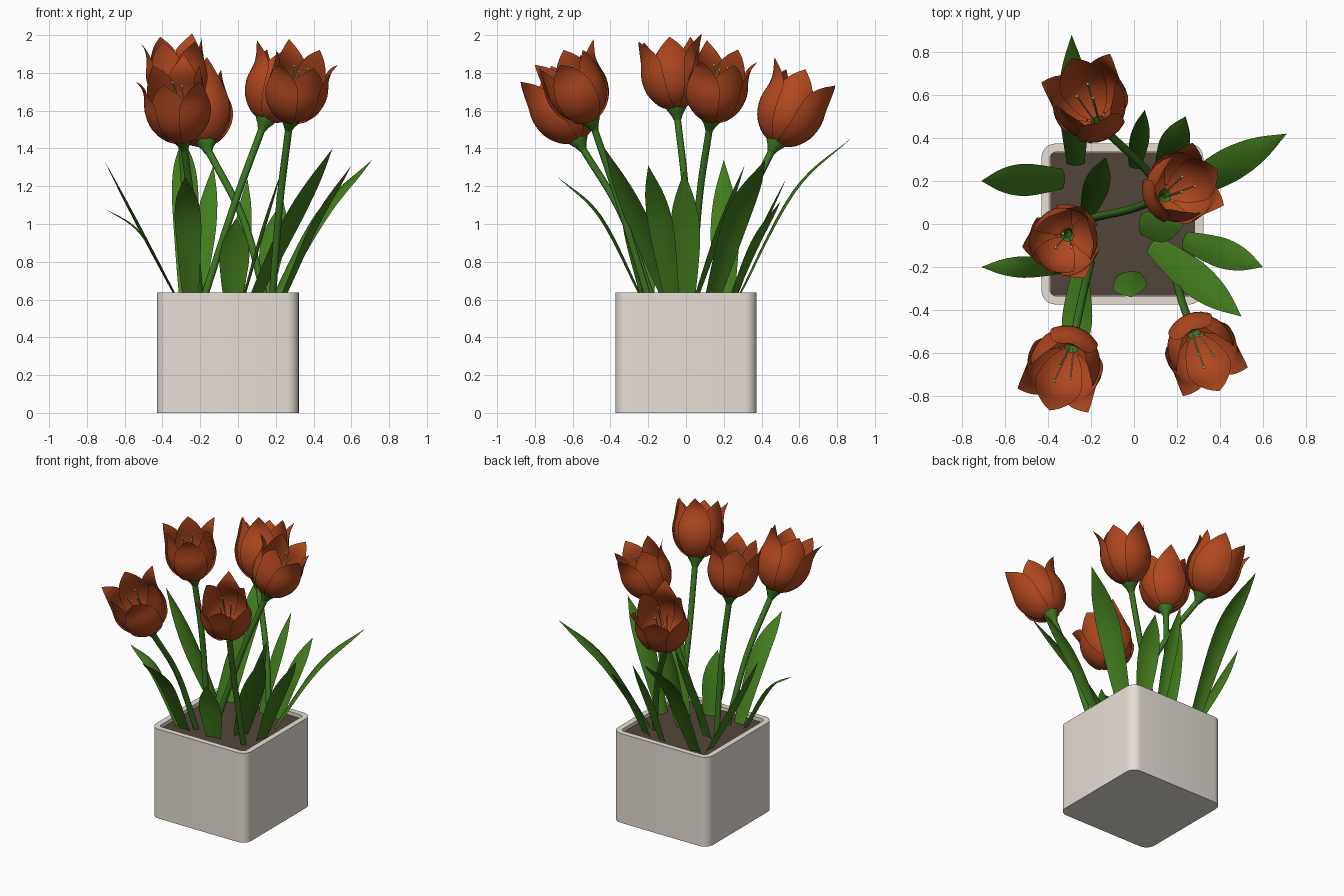
import bpy, bmesh, math
from mathutils import Vector as V

if "Cube" in bpy.data.objects:
    bpy.data.objects.remove(bpy.data.objects["Cube"])


def material(name, rgb):
    m = bpy.data.materials.new(name)
    m.diffuse_color = (*rgb, 1)
    m.use_nodes = True
    m.node_tree.nodes["Principled BSDF"].inputs["Base Color"].default_value = m.diffuse_color
    return m


POT = material("pale_stone", (0.80, 0.74, 0.67))
SOIL = material("brown_soil", (0.085, 0.06, 0.042))
PETAL = material("orange_petal", (0.43, 0.063, 0.013))
LEAF = material("leaf_green", (0.055, 0.20, 0.012))
STEM = material("stem_green", (0.045, 0.18, 0.015))
POLLEN = material("pale_yellow", (0.55, 0.5, 0.16))


def finish(bm, name, mat, angle=50):
    me = bpy.data.meshes.new(name)
    bm.to_mesh(me)
    bm.free()
    me.materials.append(mat)
    ob = bpy.data.objects.new(name, me)
    bpy.context.collection.objects.link(ob)
    bpy.ops.object.select_all(action='DESELECT')
    ob.select_set(True)
    bpy.context.view_layer.objects.active = ob
    bpy.ops.object.shade_smooth_by_angle(angle=math.radians(angle))
    return ob


def spline(pts, n):
    """Catmull-Rom samples through pts, n per span."""
    p = [V(q) for q in pts]
    p = [2 * p[0] - p[1]] + p + [2 * p[-1] - p[-2]]
    out = []
    for i in range(1, len(p) - 2):
        a, b, c, d = p[i - 1:i + 3]
        for k in range(n):
            t = k / n
            out.append(0.5 * (2 * b + (c - a) * t + (2 * a - 5 * b + 4 * c - d) * t * t
                              + (3 * b - a - 3 * c + d) * t ** 3))
    return out + [p[-2]]


def add_grid(bm, rows):
    """Sheet of quads through rows of points; coincident points are merged."""
    vs = [[bm.verts.new(p) for p in r] for r in rows]
    for a, b in zip(vs, vs[1:]):
        for i in range(len(a) - 1):
            bm.faces.new((a[i], a[i + 1], b[i + 1], b[i]))
    bmesh.ops.remove_doubles(bm, verts=[v for r in vs for v in r], dist=1e-5)


def add_tube(bm, path, radii, sides=10):
    rows = []
    for i, p in enumerate(path):
        d = (path[min(i + 1, len(path) - 1)] - path[max(i - 1, 0)]).normalized()
        u = d.cross(V((0, 1, 0))).normalized()
        w = d.cross(u)
        rows.append([p + radii[i] * (u * math.cos(a) + w * math.sin(a))
                     for a in (2 * math.pi * (k % sides) / sides for k in range(sides + 1))])
    add_grid(bm, rows)


def rounded_box(x0, x1, y0, y1, z0, z1, r):
    bm = bmesh.new()
    bmesh.ops.create_cube(bm, size=1)
    for v in bm.verts:
        v.co = ((x0 + x1) / 2 + v.co.x * (x1 - x0), (y0 + y1) / 2 + v.co.y * (y1 - y0),
                (z0 + z1) / 2 + v.co.z * (z1 - z0))
    up = [e for e in bm.edges if abs(e.verts[0].co.z - e.verts[1].co.z) > 1e-4]
    bmesh.ops.bevel(bm, geom=up, offset=r, segments=6, profile=0.5, affect='EDGES')
    return bm


# Pot: rounded square box with a hollow top
bm = rounded_box(-0.43, 0.322, -0.374, 0.374, 0, 0.637, 0.065)
top = max(bm.faces, key=lambda f: f.calc_center_median().z)
bmesh.ops.inset_region(bm, faces=[top], thickness=0.04)
ext = bmesh.ops.extrude_face_region(bm, geom=[top])
bmesh.ops.translate(bm, vec=(0, 0, -0.06),
                    verts=[g for g in ext['geom'] if isinstance(g, bmesh.types.BMVert)])
if top.is_valid:
    bmesh.ops.delete(bm, geom=[top], context='FACES_ONLY')
finish(bm, "pot", POT, 35)

# Soil
finish(rounded_box(-0.389, 0.281, -0.333, 0.333, 0.57, 0.612, 0.025), "soil", SOIL, 35)

# Leaves: base xy, tip xyz, width, upward bend
leaves = [
    ((-0.31, 0.21), (-0.71, 0.20, 1.34), 0.15, 0.0),
    ((-0.31, -0.20), (-0.71, -0.20, 1.085), 0.10, 0.11),
    ((-0.27, 0.26), (-0.29, 0.88, 1.46), 0.14, 0.15),
    ((-0.22, 0.04), (-0.13, 0.31, 1.31), 0.12, 0.03),
    ((0.00, 0.25), (0.05, 0.53, 1.24), 0.09, 0.04),
    ((0.13, 0.23), (0.24, 0.50, 1.12), 0.14, 0.06),
    ((0.18, 0.13), (0.71, 0.42, 1.34), 0.16, 0.10),
    ((0.22, -0.07), (0.60, -0.20, 1.31), 0.14, 0.07),
    ((0.07, -0.08), (0.50, -0.43, 1.40), 0.16, 0.04),
    ((0.02, 0.00), (0.23, -0.01, 1.28), 0.16, 0.02),
    ((-0.03, -0.22), (-0.01, -0.34, 1.03), 0.16, 0.03),
    ((-0.25, -0.22), (-0.28, -0.68, 1.25), 0.14, 0.12),
]
for i, (b, tip, width, bend) in enumerate(leaves):
    base, tip = V((*b, 0.58)), V(tip)
    path = spline([base, (base + tip) / 2 + V((0, 0, bend)), tip], 7)
    shape = spline([(0.55, 0, 0), (0.85, 0, 0), (1, 0, 0), (0.72, 0, 0), (0, 0, 0)], 4)
    lean = V((tip.x - base.x, tip.y - base.y, 0)).normalized()
    side = V((0, 0, 1)).cross(lean)
    rows = []
    for k, p in enumerate(path):
        s = k / (len(path) - 1) * (len(shape) - 1)
        j = min(int(s), len(shape) - 2)
        w = shape[j].lerp(shape[j + 1], s - j).x * width / 2
        d = (path[min(k + 1, len(path) - 1)] - path[max(k - 1, 0)]).normalized()
        n = d.cross(side)
        rows.append([p + side * u * w - n * 0.2 * w * (u * u - 0.5) for u in (-1, -0.5, 0, 0.5, 1)])
    bm = bmesh.new()
    add_grid(bm, rows)
    finish(bm, f"leaf_{i + 1}", LEAF, 60)

# Petal profiles: radius, height, half width (the back one curls out at the tip)
body = [(0.035, 0.005, 0.03), (0.10, 0.04, 0.08), (0.155, 0.11, 0.115), (0.177, 0.20, 0.125)]
curled = body + [(0.167, 0.29, 0.10), (0.177, 0.355, 0.055), (0.215, 0.41, 0)]
outer = body + [(0.168, 0.29, 0.10), (0.175, 0.355, 0.055), (0.20, 0.405, 0)]
inner = [(0.03, 0.01, 0.03), (0.09, 0.045, 0.08), (0.142, 0.11, 0.11), (0.163, 0.20, 0.12),
         (0.155, 0.29, 0.10), (0.15, 0.355, 0.06), (0.152, 0.41, 0)]

# Flowers: stem base, stem middle, flower base, axis, size
flowers = [
    ((0.15, 0.14, 0.58), (0.03, 0.28, 1.02), (-0.165, 0.47, 1.42), (-0.2, 0.48, 1), 1.0),
    ((-0.19, 0.03, 0.58), (-0.01, 0.07, 1.13), (0.14, 0.13, 1.54), (0.36, 0.18, 1), 0.94),
    ((-0.26, 0.03, 0.58), (-0.28, 0.0, 1.15), (-0.31, -0.05, 1.60), (-0.06, -0.12, 1), 0.94),
    ((-0.20, -0.17, 0.58), (-0.24, -0.34, 1.05), (-0.29, -0.565, 1.435), (-0.16, -0.47, 1), 1.0),
    ((0.18, -0.19, 0.58), (0.22, -0.35, 1.10), (0.275, -0.50, 1.54), (0.2, -0.45, 1), 0.95),
]
for i, (b, mid, base, axis, size) in enumerate(flowers):
    base, z = V(base), V(axis).normalized()
    back = V((-z.x, -z.y, 0))
    x = (back - z * back.dot(z)).normalized()
    y = z.cross(x)

    def place(r, a, h):
        return base + size * (x * r * math.cos(a) + y * r * math.sin(a) + z * h)

    # stem, with a small cup under the petals
    bm = bmesh.new()
    path = spline([b, mid, base - z * 0.03], 8)
    add_tube(bm, path, [0.019] * len(path))
    add_tube(bm, [base + z * h for h in (-0.05, -0.02, 0.005, 0.018)], [0.019, 0.032, 0.05, 0.054], 12)
    finish(bm, f"stem_{i + 1}", STEM, 60)

    # three outer and three inner petals
    bm = bmesh.new()
    for k in range(6):
        a0 = k * math.pi / 3
        rows = []
        for r, h, w in spline(inner if k % 2 else outer if k else curled, 3):
            w = max(w, 0)
            rows.append([place(r, a0 + u * w / max(r, 0.04), h) for u in
                         (-1, -0.67, -0.33, 0, 0.33, 0.67, 1)])
        add_grid(bm, rows)
    finish(bm, f"petals_{i + 1}", PETAL, 60)

    # stamens: thin filaments with small beads at the tip
    bm = bmesh.new()
    for k in range(3):
        a = k * math.pi * 2 / 3 + 0.5
        tip = place(0.045, a, 0.33)
        add_tube(bm, [place(0.012, a, 0.02), place(0.03, a, 0.18), tip], [0.004] * 3, 5)
        ball = bmesh.ops.create_icosphere(bm, subdivisions=1, radius=0.008)
        bmesh.ops.translate(bm, verts=ball['verts'], vec=tip)
    finish(bm, f"stamens_{i + 1}", POLLEN, 60)
